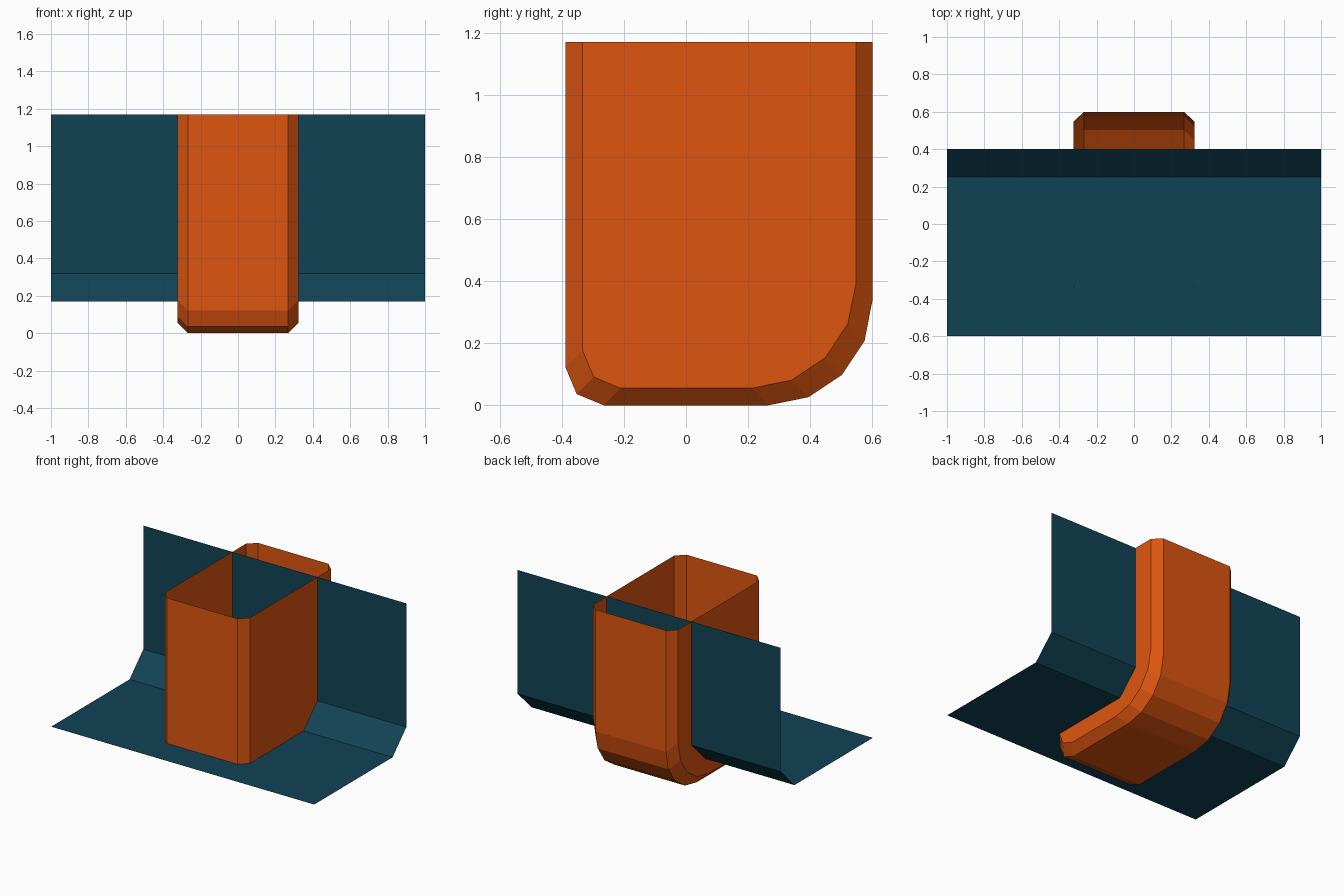
import bpy
import bmesh

cube = bpy.data.objects.get("Cube")
if cube:
    bpy.data.objects.remove(cube, do_unlink=True)


def material(name, color):
    mat = bpy.data.materials.new(name)
    mat.use_nodes = True
    mat.diffuse_color = color
    mat.node_tree.nodes["Principled BSDF"].inputs["Base Color"].default_value = color
    return mat


def loft(name, sections, mat, cap=False, flip=False):
    """Skin side profiles (y, z) placed at successive x positions."""
    bm = bmesh.new()
    rows = [[bm.verts.new((x, y, z)) for y, z in prof] for x, prof in sections]
    for a, b in zip(rows, rows[1:]):
        for j in range(len(a) - 1):
            bm.faces.new((a[j], a[j + 1], b[j + 1], b[j]))
    if cap:
        bm.faces.new(rows[-1])
        bm.faces.new(rows[0][::-1])
    if flip:
        bmesh.ops.reverse_faces(bm, faces=bm.faces[:])
    mesh = bpy.data.meshes.new(name)
    bm.to_mesh(mesh)
    bm.free()
    mesh.materials.append(mat)
    obj = bpy.data.objects.new(name, mesh)
    bpy.context.collection.objects.link(obj)
    return obj


orange = material("burnt orange", (0.73, 0.093, 0.005, 1))
teal = material("dark teal", (0.0055, 0.056, 0.092, 1))
TOP = 1.17

# Open-topped tub: side profile, with the rim of the bevel set inward
outer = [(-0.388, TOP), (-0.388, 0.122), (-0.352, 0.036), (-0.265, 0),
         (0.265, 0), (0.394, 0.026), (0.502, 0.098), (0.575, 0.207),
         (0.6, 0.335), (0.6, TOP)]
inner = [(-0.333, TOP), (-0.333, 0.177), (-0.297, 0.091), (-0.211, 0.055),
         (0.211, 0.055), (0.34, 0.081), (0.448, 0.153), (0.521, 0.262),
         (0.547, 0.39), (0.547, TOP)]
loft("tub_shell", [(-0.323, inner), (-0.268, outer), (0.268, outer), (0.323, inner)],
     orange, cap=True)

# Bent sheet: floor, sloped corner and back wall
bend = [(-0.6, 0.17), (0.25, 0.17), (0.4, 0.32), (0.4, TOP)]
loft("bent_sheet", [(-1, bend), (1, bend)], teal, flip=True)
